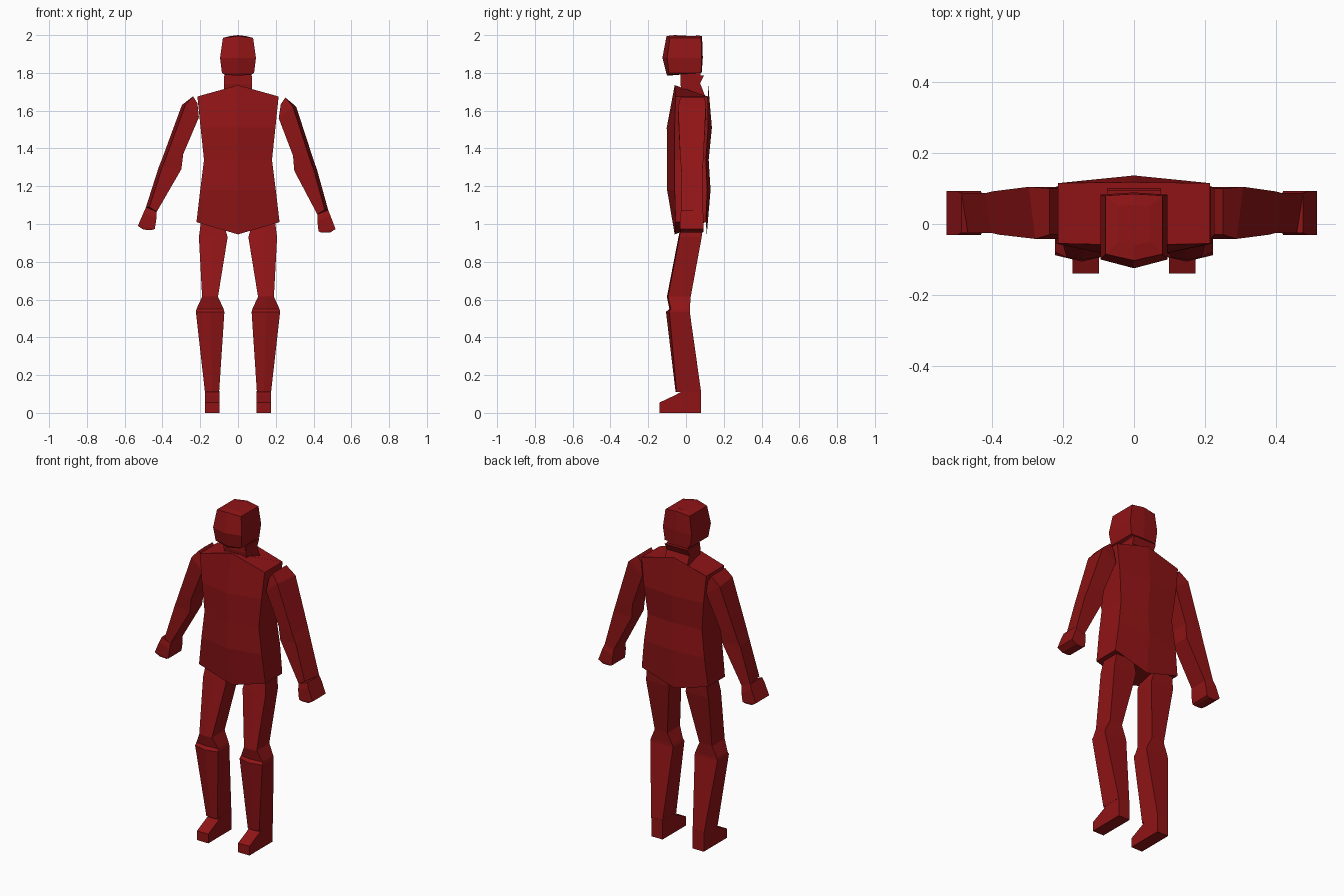
import bpy, bmesh
from mathutils import Matrix, Vector

RED = bpy.data.materials.new("dark_red")
RED.diffuse_color = (0.28, 0.007, 0.008, 1)


def loft(name, rings, matrix=None):
    """Skin a stack of equal-sized rings and cap both ends."""
    bm = bmesh.new()
    rows = [[bm.verts.new(p) for p in r] for r in rings]
    n = len(rows[0])
    for a, b in zip(rows, rows[1:]):
        for i in range(n):
            j = (i + 1) % n
            bm.faces.new((a[i], a[j], b[j], b[i]))
    bm.faces.new(rows[0])
    bm.faces.new(rows[-1])
    if matrix:
        bm.transform(matrix)
    bmesh.ops.recalc_face_normals(bm, faces=bm.faces)
    me = bpy.data.meshes.new(name)
    bm.to_mesh(me)
    bm.free()
    me.materials.append(RED)
    ob = bpy.data.objects.new(name, me)
    bpy.context.collection.objects.link(ob)
    return ob


def hexa(x0, x1, front, back, z, ridge_f=0.0, ridge_b=0.0, zmid=None):
    """Six-sided section: flat sides, ridged front and back centre."""
    m = (x0 + x1) / 2
    zm = z if zmid is None else zmid
    return [(x0, front, z), (m, front - ridge_f, zm), (x1, front, z),
            (x1, back, z), (m, back + ridge_b, zm), (x0, back, z)]


MIRROR = Matrix.Scale(-1, 4, Vector((1, 0, 0)))

# Torso with peaked shoulders and pointed hem
loft("torso", [
    hexa(-0.22, 0.22, -0.055, 0.105, 1.01, 0.005, 0.005, 0.945),
    hexa(-0.20, 0.20, -0.06, 0.112, 1.18, 0.04, 0.018),
    hexa(-0.18, 0.18, -0.06, 0.105, 1.34, 0.04, 0.015),
    hexa(-0.198, 0.198, -0.06, 0.117, 1.51, 0.042, 0.02),
    hexa(-0.215, 0.215, -0.055, 0.115, 1.675, 0.005, 0.003, 1.735)])

# Neck
loft("neck", [
    hexa(-0.075, 0.075, -0.02, 0.10, 1.68),
    hexa(-0.075, 0.075, -0.03, 0.075, 1.745),
    hexa(-0.075, 0.075, -0.025, 0.095, 1.785)])
loft("throat", [
    hexa(-0.068, 0.068, -0.03, 0.075, 1.75),
    hexa(-0.07, 0.07, -0.03, 0.08, 1.83)])

# Head
loft("head", [
    [(-0.07, -0.08, 1.79), (0, -0.10, 1.785), (0.07, -0.08, 1.79),
     (0.07, 0.08, 1.80), (0, 0.082, 1.80), (-0.07, 0.08, 1.80)],
    hexa(-0.085, 0.085, -0.09, 0.08, 1.80, 0.015, 0.003),
    hexa(-0.095, 0.095, -0.10, 0.083, 1.88, 0.025, 0.006),
    hexa(-0.08, 0.08, -0.085, 0.08, 1.985, 0.018, 0.005, 1.995),
    hexa(-0.045, 0.045, -0.05, 0.05, 1.994, 0.01, 0.005, 2.0)])


# Arms: inner and outer outline point, depth range, front edge inset
def arm_ring(inner, outer, front, back, inset=0.018):
    (xi, zi), (xo, zo) = inner, outer
    return [(xi, front, zi), (xo - inset, front, zo),
            (xo, back, zo), (xi, back, zi)]


arm = [
    arm_ring((0.215, 1.64), (0.238, 1.676), -0.03, 0.10, 0),
    arm_ring((0.207, 1.565), (0.297, 1.63), -0.042, 0.105),
    arm_ring((0.29, 1.37), (0.40, 1.35), -0.03, 0.092),
    arm_ring((0.30, 1.29), (0.42, 1.30), -0.025, 0.087),
    arm_ring((0.43, 1.065), (0.487, 1.09), -0.025, 0.087)]
hand = [
    arm_ring((0.43, 1.065), (0.487, 1.09), -0.025, 0.087, 0),
    arm_ring((0.432, 1.03), (0.50, 1.06), -0.031, 0.093, 0),
    arm_ring((0.44, 0.975), (0.53, 0.99), -0.031, 0.093, 0),
    arm_ring((0.455, 0.968), (0.50, 0.97), -0.028, 0.09, 0)]
# The right arm hangs a little closer to the body
pivot = Vector((0.39, 0, 1.34))
lean = (Matrix.Translation(pivot + Vector((0, 0, -0.012)))
        @ Matrix.Rotation(0.038, 4, 'Y') @ Matrix.Translation(-pivot))
for side, m in (("left", MIRROR), ("right", lean)):
    loft(side + "_arm", arm, m)
    loft(side + "_hand", hand, m)

# Legs with flared kneecaps, and wedge feet
leg = [
    hexa(0.10, 0.175, -0.05, 0.08, 0.11, 0.005),
    hexa(0.072, 0.223, -0.088, 0.02, 0.535, 0.018),
    hexa(0.076, 0.22, -0.080, 0.02, 0.55, 0.008),
    hexa(0.106, 0.19, -0.095, 0.025, 0.615, 0.006),
    hexa(0.055, 0.207, -0.035, 0.083, 0.93, 0.005),
    hexa(0.08, 0.195, -0.02, 0.09, 1.02)]
foot = [(-0.14, 0), (-0.14, 0.055), (-0.055, 0.095), (-0.02, 0.115),
        (0.08, 0.115), (0.08, 0)]
for side, m in (("left", MIRROR), ("right", None)):
    loft(side + "_leg", leg, m)
    loft(side + "_foot", [[(x, y, z) for y, z in foot]
                          for x in (0.099, 0.174)], m)
